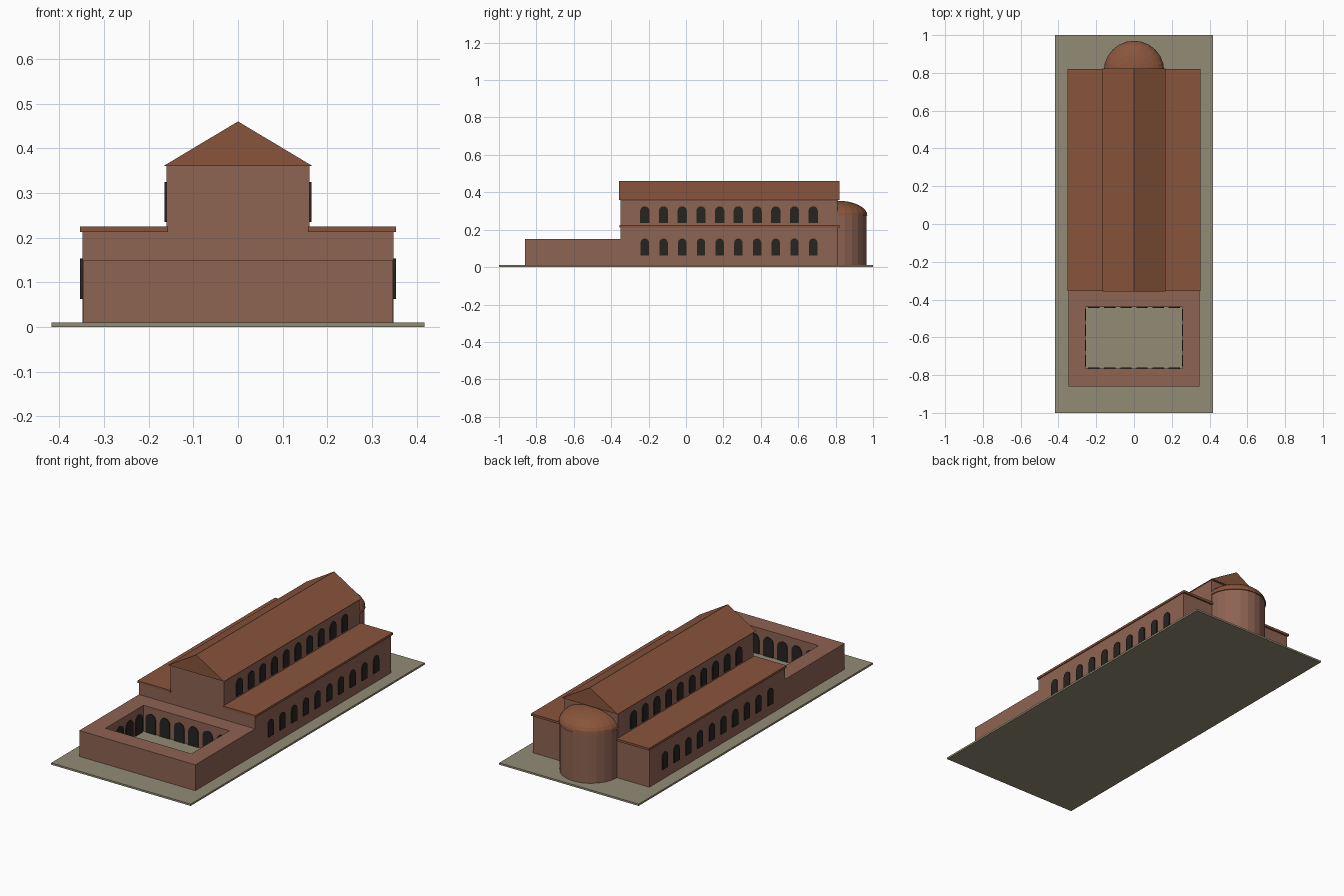
import bpy, bmesh, math
from mathutils import Matrix, Vector

if "Cube" in bpy.data.objects:
    bpy.data.objects.remove(bpy.data.objects["Cube"])


def material(name, rgb):
    m = bpy.data.materials.new(name)
    m.diffuse_color = (*rgb, 1)
    m.use_nodes = True
    m.node_tree.nodes["Principled BSDF"].inputs["Base Color"].default_value = m.diffuse_color
    return m


BRICK = material("brick", (0.27, 0.125, 0.085))
ROOF = material("roof_tile", (0.25, 0.09, 0.045))
STONE = material("paving", (0.29, 0.26, 0.18))
DARK = material("dark_opening", (0.02, 0.018, 0.015))


def finish(name, bm, mat):
    bmesh.ops.recalc_face_normals(bm, faces=bm.faces)
    me = bpy.data.meshes.new(name)
    bm.to_mesh(me)
    bm.free()
    me.materials.append(mat)
    ob = bpy.data.objects.new(name, me)
    bpy.context.collection.objects.link(ob)
    return ob


def box(name, x, y, z, mat):
    bm = bmesh.new()
    size = Vector((x[1] - x[0], y[1] - y[0], z[1] - z[0]))
    mid = Vector((sum(x) / 2, sum(y) / 2, sum(z) / 2))
    bmesh.ops.create_cube(bm, size=1, matrix=Matrix.Translation(mid) @ Matrix.Diagonal((*size, 1)))
    return finish(name, bm, mat)


def prism(bm, points, vector):
    face = bm.faces.new([bm.verts.new(p) for p in points])
    out = bmesh.ops.extrude_face_region(bm, geom=[face], use_keep_orig=True)
    bmesh.ops.translate(bm, vec=vector, verts=[v for v in out["geom"] if isinstance(v, bmesh.types.BMVert)])


def arches(name, places, w, h, depth, steps=8):
    """Round-headed panels; each place is (sill centre, outward normal)."""
    bm = bmesh.new()
    r = w / 2
    prof = [(-r, 0), (r, 0)]
    prof += [(r * math.cos(math.pi * i / steps), h - r + r * math.sin(math.pi * i / steps))
             for i in range(steps + 1)]
    for pos, normal in places:
        n = Vector(normal)
        side = Vector((0, 0, 1)).cross(n)
        pts = [Vector(pos) + side * a + Vector((0, 0, b)) - n * depth for a, b in prof]
        prism(bm, pts, n * depth * 2)
    return finish(name, bm, DARK)


# Ground slab
box("ground_slab", (-0.417, 0.417), (-1, 1), (0, 0.01), STONE)

# Nave and gabled roof
box("nave", (-0.16, 0.16), (-0.35, 0.81), (0.01, 0.36), BRICK)
bm = bmesh.new()
prism(bm, [(-0.167, -0.358, 0.36), (0.167, -0.358, 0.36), (0, -0.358, 0.46)], Vector((0, 1.18, 0)))
finish("nave_roof", bm, ROOF)

# Side aisles with flat roofs and two rows of windows
ys = [-0.22 + 0.1 * i for i in range(10)]
for s, label in ((-1, "left"), (1, "right")):
    box(label + "_aisle", sorted((s * 0.16, s * 0.348)), (-0.35, 0.81), (0.01, 0.213), BRICK)
    box(label + "_aisle_roof", sorted((s * 0.157, s * 0.353)), (-0.355, 0.82), (0.213, 0.225), ROOF)
    arches(label + "_aisle_windows", [((s * 0.348, y, 0.063), (s, 0, 0)) for y in ys], 0.045, 0.09, 0.005)
    arches(label + "_clerestory_windows", [((s * 0.16, y, 0.235), (s, 0, 0)) for y in ys], 0.05, 0.09, 0.005)

# Apse drum
bm = bmesh.new()
bmesh.ops.create_cone(bm, cap_ends=True, segments=24, radius1=0.155, radius2=0.155, depth=0.265,
                      matrix=Matrix.Translation((0, 0.81, 0.1425)))
finish("apse", bm, BRICK)

# Apse half dome
bm = bmesh.new()
bmesh.ops.create_uvsphere(bm, u_segments=24, v_segments=16, radius=1)
bmesh.ops.bisect_plane(bm, geom=bm.verts[:] + bm.edges[:] + bm.faces[:], dist=1e-5,
                       plane_co=(0, 0, 0), plane_no=(0, 0, 1), clear_inner=True)
bmesh.ops.holes_fill(bm, edges=[e for e in bm.edges if e.is_boundary])
bmesh.ops.transform(bm, verts=bm.verts, matrix=Matrix.Translation((0, 0.81, 0.275)) @
                    Matrix.Diagonal((0.16, 0.16, 0.08, 1)))
finish("apse_dome", bm, ROOF)

# Forecourt ranges around an open court
Z = (0.01, 0.15)
box("court_front_range", (-0.347, 0.347), (-0.86, -0.765), Z, BRICK)
box("court_back_range", (-0.347, 0.347), (-0.44, -0.35), Z, BRICK)
for s, label in ((-1, "left"), (1, "right")):
    box(f"court_{label}_range", sorted((s * 0.257, s * 0.347)), (-0.765, -0.44), Z, BRICK)

# Arcade openings facing the court
places = []
for i in range(6):
    x = -0.2125 + 0.085 * i
    places += [((x, -0.44, 0.01), (0, -1, 0)), ((x, -0.765, 0.01), (0, 1, 0))]
for i in range(4):
    y = -0.724 + 0.081 * i
    places += [((-0.257, y, 0.01), (1, 0, 0)), ((0.257, y, 0.01), (-1, 0, 0))]
arches("court_arcade", places, 0.06, 0.105, 0.004, steps=6)
